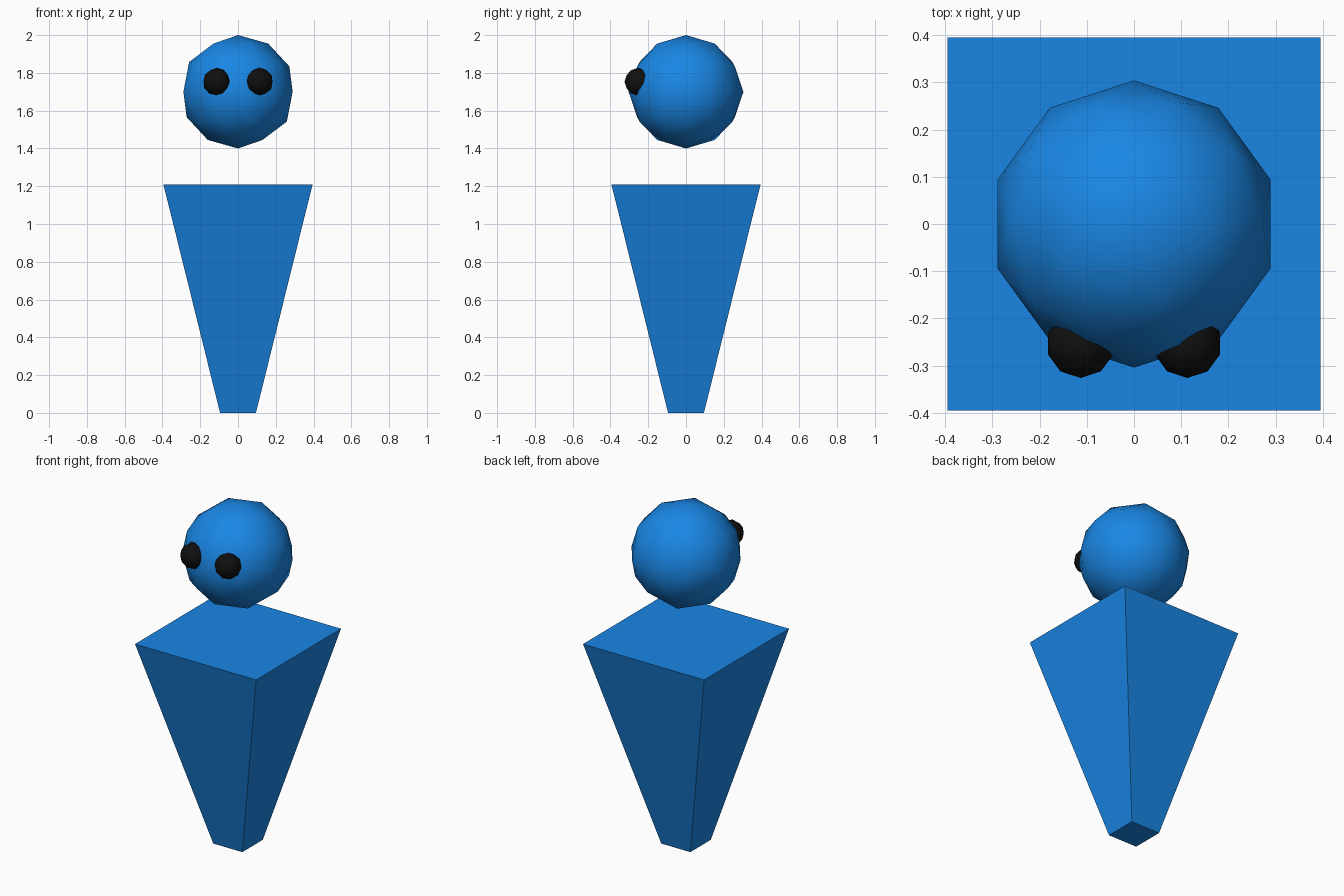
import bpy
import math

if "Cube" in bpy.data.objects:
    bpy.data.objects.remove(bpy.data.objects["Cube"])


def material(name, color):
    mat = bpy.data.materials.new(name)
    mat.diffuse_color = color
    mat.use_nodes = True
    mat.node_tree.nodes["Principled BSDF"].inputs["Base Color"].default_value = mat.diffuse_color
    return mat


blue = material("blue", (0.01, 0.24, 0.78, 1))
black = material("black", (0.005, 0.005, 0.005, 1))


def ball(name, radius, location, mat, flatten=1.0):
    # Low-poly ball with smooth shading
    bpy.ops.mesh.primitive_ico_sphere_add(subdivisions=2, radius=radius, location=location)
    obj = bpy.context.object
    obj.name = name
    obj.scale.z = flatten
    obj.data.materials.append(mat)
    bpy.ops.object.shade_smooth()
    return obj


# Body: square block tapering down to a small foot
HEIGHT, BOTTOM, TOP = 1.21, 0.095, 0.395
bpy.ops.mesh.primitive_cube_add(size=2, location=(0, 0, HEIGHT / 2))
body = bpy.context.object
body.name = "body"
for v in body.data.vertices:
    half = TOP if v.co.z > 0 else BOTTOM
    v.co.x *= half
    v.co.y *= half
    v.co.z *= HEIGHT / 2
body.data.materials.append(blue)

# Floating head
ball("head", 0.304, (0, 0, 1.7), blue, flatten=0.3 / 0.304)

# Eyes, half sunk into the front of the head
for side, x in (("left", -0.113), ("right", 0.113)):
    ball(side + "_eye", 0.073, (x, -0.253, 1.753), black)
